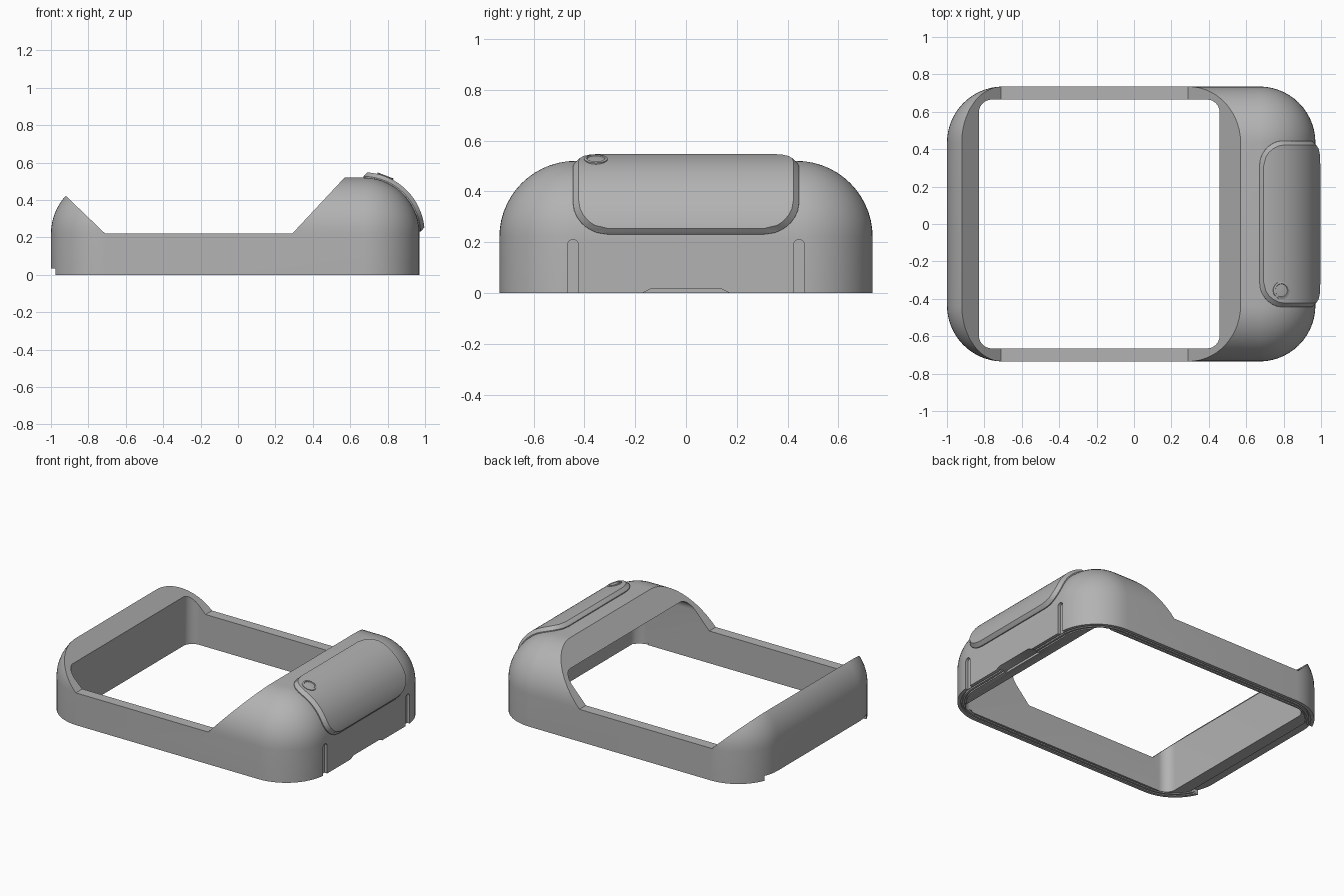
import bpy, bmesh, math
from mathutils import Vector

cube = bpy.data.objects.get("Cube")
if cube:
    bpy.data.objects.remove(cube, do_unlink=True)

grey = bpy.data.materials.new("plain grey")
grey.use_nodes = True
COLOUR = (0.45, 0.45, 0.45, 1)
grey.diffuse_color = COLOUR
bsdf = next(n for n in grey.node_tree.nodes if n.type == 'BSDF_PRINCIPLED')
bsdf.inputs["Base Color"].default_value = COLOUR


def finish(bm, name):
    bmesh.ops.remove_doubles(bm, verts=bm.verts, dist=1e-5)
    bmesh.ops.recalc_face_normals(bm, faces=bm.faces)
    me = bpy.data.meshes.new(name)
    bm.to_mesh(me)
    bm.free()
    ob = bpy.data.objects.new(name, me)
    bpy.context.collection.objects.link(ob)
    me.materials.append(grey)
    return ob


def outline(x0, x1, y, r, n=14):
    """Rounded rectangle, n + 1 points per corner."""
    pts = []
    corners = ((x1 - r, y - r), (x0 + r, y - r), (x0 + r, r - y), (x1 - r, r - y))
    for k, (cx, cy) in enumerate(corners):
        for i in range(n + 1):
            a = math.pi / 2 * (k + i / n)
            pts.append((cx + r * math.cos(a), cy + r * math.sin(a)))
    return pts


def loft(bm, loops, caps=True, closed=False):
    rings = [[bm.verts.new(p) for p in lp] for lp in loops]
    pairs = list(zip(rings, rings[1:]))
    if closed:
        pairs.append((rings[-1], rings[0]))
    for a, b in pairs:
        for i in range(len(a)):
            j = (i + 1) % len(a)
            bm.faces.new((a[i], a[j], b[j], b[i]))
    if caps:
        bm.faces.new(rings[0])
        bm.faces.new(rings[-1])


def domed_box(name, x0, x1, y, z0, z1, r, steps=14):
    """Rounded box with vertical corners and top edge filleted by r."""
    loops = [[(px, py, z0) for px, py in outline(x0, x1, y, r)]]
    for i in range(steps + 1):
        a = math.pi / 2 * i / steps
        d = r * (1 - math.cos(a))
        ring = outline(x0 + d, x1 - d, y - d, max(r - d, 1e-7))
        loops.append([(px, py, z1 - r + r * math.sin(a)) for px, py in ring])
    bm = bmesh.new()
    loft(bm, loops)
    return finish(bm, name)


def prism(name, pts, lo, hi, axis):
    """Extrude a 2D outline along 'x' (points y, z) or 'y' (points x, z)."""
    def put(p, t):
        return (t, p[0], p[1]) if axis == 'x' else (p[0], t, p[1])
    bm = bmesh.new()
    loft(bm, [[put(p, t) for p in pts] for t in (lo, hi)])
    return finish(bm, name)


def cut(target, cutter):
    cutter.hide_render = True
    m = target.modifiers.new("cut", 'BOOLEAN')
    m.operation, m.solver, m.object = 'DIFFERENCE', 'EXACT', cutter
    bpy.context.view_layer.objects.active = target
    bpy.ops.object.modifier_apply(modifier=m.name)
    bpy.data.objects.remove(cutter, do_unlink=True)


def smooth(ob, angle=30):
    bpy.ops.object.select_all(action='DESELECT')
    ob.select_set(True)
    bpy.context.view_layer.objects.active = ob
    bpy.ops.object.shade_smooth_by_angle(angle=math.radians(angle))


# Hollow case body
body = domed_box("case_body", -1.0, 0.97, 0.735, 0.0, 0.52, 0.30)
cut(body, domed_box("cavity_cutter", -0.83, 0.84, 0.665, -0.1, 0.40, 0.07, 8))

# Open middle with sloped ends
cut(body, prism("opening_cutter", [(-1.2, 0.69), (-0.71, 0.22), (0.29, 0.22),
                                   (0.57, 0.52), (0.76, 0.724)], -1, 1, 'y'))

# Round-topped slots on the high end
for s in (-1, 1):
    arch = [(s * 0.445 + 0.022 * math.cos(a), 0.188 + 0.022 * math.sin(a))
            for a in (math.pi * i / 10 for i in range(11))]
    arch += [(s * 0.445 - 0.022, -0.05), (s * 0.445 + 0.022, -0.05)]
    cut(body, prism("slot_cutter", arch, 0.95, 1.05, 'x'))

# Shallow finger notches in the bottom edge of both ends
cut(body, prism("high_end_notch_cutter", [(-0.17, -0.05), (-0.17, 0.0), (-0.14, 0.015),
                                          (0.14, 0.015), (0.17, 0.0), (0.17, -0.05)],
                0.90, 1.05, 'x'))
cut(body, prism("low_end_notch_cutter", [(-1.1, -0.05), (-1.1, 0.033), (-0.93, 0.033),
                                         (-0.915, 0.02), (-0.91, -0.05)], -0.55, 0.55, 'y'))

# Seal grooves around the bottom rim
for inset in (0.022, 0.046):
    bm = bmesh.new()
    loops = []
    for d, z in ((inset, -0.03), (inset, 0.012), (inset + 0.01, 0.012), (inset + 0.01, -0.03)):
        ring = outline(-1 + d, 0.97 - d, 0.735 - d, 0.30 - d)
        loops.append([(px, py, z) for px, py in ring])
    loft(bm, loops, caps=False, closed=True)
    cut(body, finish(bm, "groove_cutter"))
smooth(body)

# Curved cover pad wrapped over the high end
CX, CZ, R_OUT, HALF, CORNER, EDGE = 0.67, 0.22, 0.328, 0.445, 0.14, 0.022
length = R_OUT * math.radians(88)
samples = [0, 0.006, 0.012, EDGE, 0.035, 0.05, 0.075, 0.105, CORNER]
samples += [CORNER + (length - 2 * CORNER) * i / 12 for i in range(1, 12)]
samples += [length - s for s in reversed(samples[:9])]
loops = []
for s in samples:
    e = min(s, length - s)
    inner_e = max(e - EDGE, 0)

    def half_width(t, r, w):
        t = min(t, r)
        return w - r + math.sqrt(max(r * r - (r - t) ** 2, 0))
    w = half_width(e, CORNER, HALF)
    wi = min(half_width(inner_e, CORNER - EDGE, HALF - EDGE), w)
    top = R_OUT - 0.022 * max(0, 1 - e / EDGE)
    a = math.pi / 2 - s / R_OUT
    section = ((-w, 0.285), (-w, 0.306), (-wi, top), (wi, top), (w, 0.306), (w, 0.285))
    loops.append([(CX + r * math.cos(a), y, CZ + r * math.sin(a)) for y, r in section])
bm = bmesh.new()
loft(bm, loops)
smooth(finish(bm, "cover_pad"), 25)

# Round button with a raised rim on the pad
angle = math.radians(69)
normal = Vector((math.cos(angle), 0, math.sin(angle)))
spot = Vector((CX, -0.355, CZ)) + normal * R_OUT
bm = bmesh.new()
profile = ((0.046, -0.012), (0.046, 0.003), (0.042, 0.005), (0.036, 0.005),
           (0.034, 0.001), (0.001, 0.003))
loft(bm, [[(r * math.cos(t), r * math.sin(t), z)
           for t in (2 * math.pi * i / 32 for i in range(32))] for r, z in profile])
button = finish(bm, "round_button")
button.rotation_euler = normal.to_track_quat('Z', 'Y').to_euler()
button.location = spot
smooth(button)
